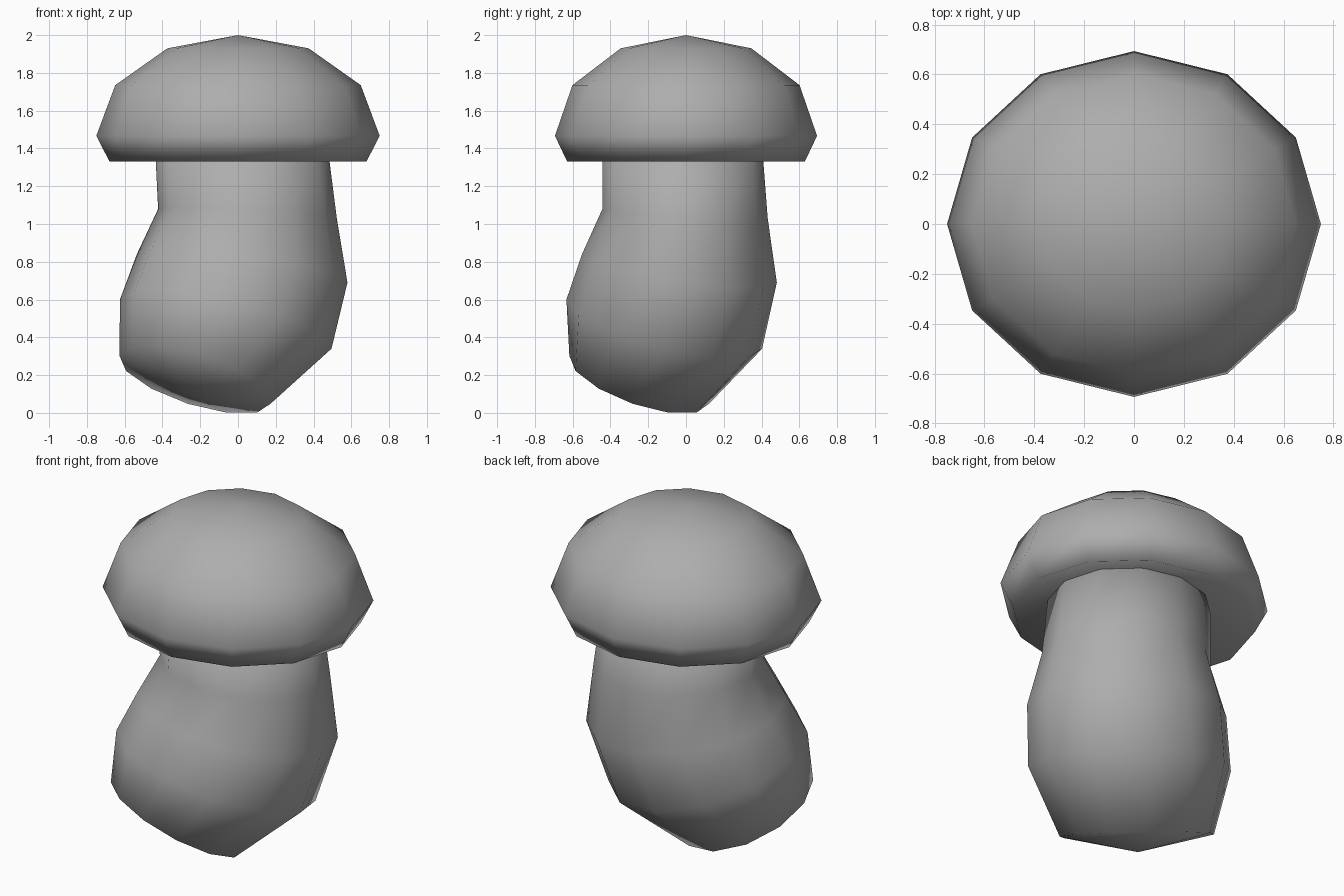
import bpy, bmesh
from math import sin, cos, radians, sqrt

if "Cube" in bpy.data.objects:
    bpy.data.objects.remove(bpy.data.objects["Cube"])

SIDES = 12
Y_SCALE = 0.925

grey = bpy.data.materials.new("dark_grey")
grey.diffuse_color = (0.42, 0.42, 0.42, 1)
grey.use_nodes = True
grey.node_tree.nodes["Principled BSDF"].inputs["Base Color"].default_value = grey.diffuse_color


def loft(name, rings, bottom, top):
    """Bridge rings listed bottom to top; close both ends with a fan to a point."""
    bm = bmesh.new()
    loops = [[bm.verts.new(p) for p in ring] for ring in rings]
    for low, high in zip(loops, loops[1:]):
        for i in range(SIDES):
            j = (i + 1) % SIDES
            bm.faces.new((low[i], low[j], high[j], high[i]))
    for ring, point in ((loops[0], bottom), (loops[-1], top)):
        tip = bm.verts.new(point)
        for i in range(SIDES):
            bm.faces.new((ring[i], ring[(i + 1) % SIDES], tip))
    bmesh.ops.recalc_face_normals(bm, faces=bm.faces)
    for f in bm.faces:
        f.smooth = True
    mesh = bpy.data.meshes.new(name)
    bm.to_mesh(mesh)
    bm.free()
    mesh.materials.append(grey)
    obj = bpy.data.objects.new(name, mesh)
    bpy.context.collection.objects.link(obj)
    return obj


def flat_ring(r, z):
    return [(r * cos(radians(30 * i)), r * Y_SCALE * sin(radians(30 * i)), z)
            for i in range(SIDES)]


def tilted_ring(cx, cy, cz, along, across, rise):
    """Ring tilted along the x = y diagonal; its -x -y side is raised."""
    pts = []
    for i in range(SIDES):
        a = radians(15 + 30 * i)
        p, q = along * cos(a), across * sin(a)
        pts.append((cx + (p - q) / sqrt(2),
                    cy + Y_SCALE * (p + q) / sqrt(2),
                    cz - rise * cos(a)))
    return pts


# Domed cap with a hollowed underside
loft("mushroom_cap",
     [flat_ring(r, z) for r, z in
      ((0.68, 1.33), (0.75, 1.467), (0.65, 1.735), (0.374, 1.93))],
     bottom=(0, 0, 1.55), top=(0, 0, 2.0))

# Bulging, bent stem: centre, radius along / across the tilt, rise
loft("mushroom_stem", [tilted_ring(*r) for r in (
    (-0.228, -0.248, 0.175, 0.363, 0.436, 0.18),
    (-0.065, -0.115, 0.47, 0.55, 0.57, 0.184),
    (0.022, -0.035, 0.765, 0.555, 0.56, 0.106),
    (0.05, -0.005, 1.055, 0.472, 0.474, 0.035),
    (0.016, -0.02, 1.43, 0.456, 0.456, 0.0))],
    bottom=(-0.26, -0.275, 0.095), top=(0.01, -0.02, 1.45))
